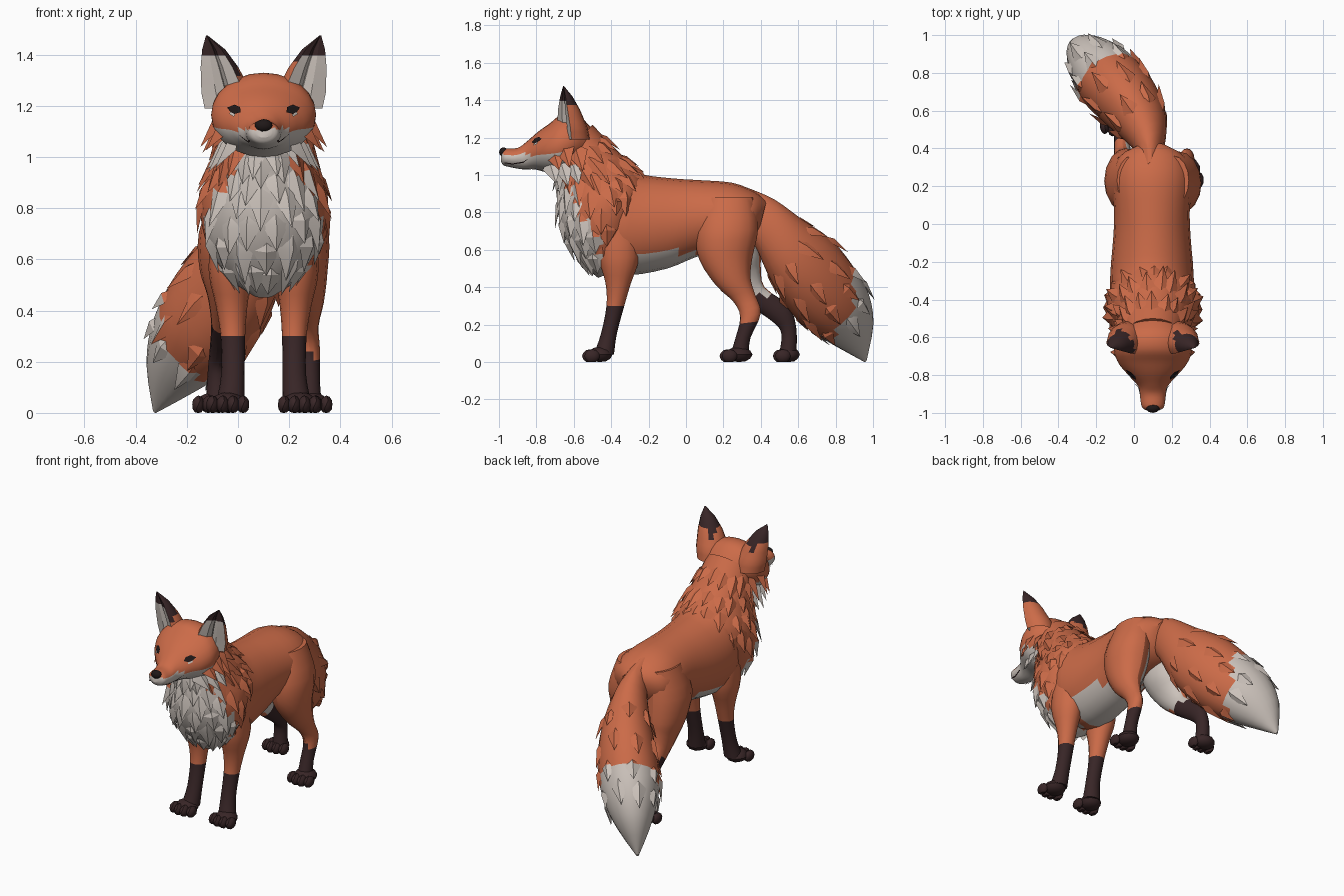
import bpy, bmesh, math, random
from mathutils import Vector

if "Cube" in bpy.data.objects:
    bpy.data.objects.remove(bpy.data.objects["Cube"])

random.seed(4)
CX = 0.1  # x of the body's middle plane
MATS = []
for name, col in (("fox_orange", (0.60, 0.147, 0.065)), ("pale_fur", (0.60, 0.54, 0.495)),
                  ("dark_brown", (0.040, 0.019, 0.020)), ("nose_black", (0.014, 0.009, 0.009))):
    m = bpy.data.materials.new(name)
    m.diffuse_color = (*col, 1)
    m.use_nodes = True
    m.node_tree.nodes["Principled BSDF"].inputs["Base Color"].default_value = m.diffuse_color
    MATS.append(m)
ORANGE, PALE, DARK, BLACK = range(4)


def finish(name, bm, rule, angle=28):
    """Colour faces by rule(centre, normal) and make the object."""
    bmesh.ops.recalc_face_normals(bm, faces=bm.faces[:])
    for f in bm.faces:
        f.material_index = rule(f.calc_center_median(), f.normal)
    me = bpy.data.meshes.new(name)
    bm.to_mesh(me)
    bm.free()
    for m in MATS:
        me.materials.append(m)
    ob = bpy.data.objects.new(name, me)
    bpy.context.collection.objects.link(ob)
    bpy.ops.object.select_all(action='DESELECT')
    ob.select_set(True)
    bpy.context.view_layer.objects.active = ob
    bpy.ops.object.shade_smooth_by_angle(angle=math.radians(angle))
    return ob


def ring_at(rings, t):
    """Smoothly interpolated ring (x, half width, y0, z0, y1, z1)."""
    n = len(rings) - 1
    i = min(int(max(t, 0)), n - 1)
    u = min(max(t - i, 0), 1)
    out = []
    for a, b, c, d in zip(rings[max(i - 1, 0)], rings[i], rings[i + 1], rings[min(i + 2, n)]):
        out.append(b + 0.5 * u * (c - a + u * (2 * a - 5 * b + 4 * c - d + u * (3 * (b - c) + d - a))))
    return out


def ring_point(rings, t, a, side=(1, 0), skew=0):
    x, w, y0, z0, y1, z1 = ring_at(rings, t)
    k, s = -math.cos(a) / 2, math.sin(a) * w
    dy = (y1 - y0) * k
    return Vector((x + side[0] * s + skew * dy, (y0 + y1) / 2 + side[1] * s + dy,
                   (z0 + z1) / 2 + (z1 - z0) * k))


def loft(name, rings, rule, sides=20, steps=3, **kw):
    bm = bmesh.new()
    n = (len(rings) - 1) * steps
    loops = [[bm.verts.new(ring_point(rings, i / steps, math.tau * j / sides, **kw))
              for j in range(sides)] for i in range(n + 1)]
    for p, q in zip(loops, loops[1:]):
        for j in range(sides):
            k = (j + 1) % sides
            bm.faces.new((p[j], p[k], q[k], q[j]))
    bm.faces.new(loops[0])
    bm.faces.new(loops[-1])
    return finish(name, bm, rule)


def add_tuft(bm, base, along, out, length, width):
    """One pointed lock of fur: a ridged diamond lying on the skin."""
    along, out = along.normalized(), out.normalized()
    across = along.cross(out).normalized()
    pts = [base - along * length * 0.45 - out * 0.012,
           base - across * width - out * 0.012, base + across * width - out * 0.012,
           base + out * 0.016, base + along * length + out * 0.018]
    v = [bm.verts.new(p) for p in pts]
    for f in ((0, 1, 3), (0, 3, 2), (1, 4, 3), (3, 4, 2), (0, 2, 4, 1)):
        bm.faces.new([v[i] for i in f])


def tufts(name, rings, rows, angles, length, width, flow, rule, **kw):
    bm = bmesh.new()
    for r, t in enumerate(rows):
        for k, a in enumerate(angles):
            a += (r % 2) * 0.2 + random.uniform(-0.08, 0.08)
            tt = t + random.uniform(-0.12, 0.12)
            p = ring_point(rings, tt, a, **kw)
            c = (p + ring_point(rings, tt, a + math.pi, **kw)) / 2
            along = ring_point(rings, tt + 0.3 * flow, a, **kw) - p
            add_tuft(bm, p, along, p - c, length * random.uniform(0.75, 1.2), width)
    finish(name, bm, rule)


def zig(c):
    return 0.018 * math.sin(45 * c.x + 30 * c.y) + 0.01 * math.sin(70 * c.z)


def body_rule(c, n):
    bib = c.y < -0.39 - (c.z - 0.5) * 0.55 + zig(c) and c.z < 1.09
    belly = c.z < 0.6 + zig(c) and -0.3 < c.y < 0.14
    return PALE if bib or belly else ORANGE


# Torso: each ring runs belly to back
torso = [(.095, .10, -.50, .62, -.42, .98), (.095, .21, -.42, .50, -.33, 1.04),
         (.095, .22, -.30, .465, -.22, 1.0), (.095, .205, -.10, .50, -.05, .98),
         (.095, .20, .05, .56, .08, .972), (.095, .21, .20, .60, .25, .958),
         (.095, .18, .33, .64, .37, .91), (.095, .08, .39, .70, .43, .86)]
loft("torso", torso, body_rule)

# Chest and neck: each ring runs throat to nape
neck = [(CX, .04, -.47, .45, -.42, .47), (CX, .14, -.55, .52, -.32, .54),
        (CX, .23, -.63, .63, -.26, .74), (CX, .245, -.68, .77, -.21, .92),
        (CX, .20, -.68, .91, -.27, 1.04), (CX, .175, -.69, 1.0, -.38, 1.14),
        (CX, .15, -.68, 1.06, -.50, 1.27)]
loft("neck", neck, body_rule)
tufts("chest_fur", neck, (1.3, 2.0, 2.7, 3.4, 4.1, 4.8, 5.4), [-1.5 + .43 * i for i in range(8)],
      .12, .055, -1, body_rule)
tufts("mane_fur", neck, (2.9, 3.7, 4.5, 5.3), [1.8 + .38 * i for i in range(8)],
      .10, .05, -1, body_rule)


# Head: each ring runs jaw to crown
def head_rule(c, n):
    return PALE if c.z < 1.105 + zig(c) * 0.4 else ORANGE


head = [(CX, .03, -.99, 1.075, -.985, 1.12), (CX, .058, -.975, 1.052, -.965, 1.14),
        (CX, .068, -.93, 1.04, -.90, 1.145), (CX, .078, -.87, 1.03, -.85, 1.18),
        (CX, .13, -.81, 1.03, -.79, 1.232), (CX, .18, -.75, 1.015, -.73, 1.275),
        (CX, .205, -.68, 1.0, -.66, 1.325), (CX, .185, -.60, 1.04, -.57, 1.315),
        (CX, .10, -.52, 1.1, -.48, 1.22)]
loft("head", head, head_rule, sides=24, steps=4)

# Cheek ruff, swept down and outward
bm = bmesh.new()
for s in (-1, 1):
    for dx, y, z, ln in ((.17, -.70, 1.11, .10), (.185, -.65, 1.14, .12), (.175, -.58, 1.12, .12),
                         (.15, -.66, 1.05, .13), (.16, -.60, 1.05, .12), (.13, -.72, 1.05, .11)):
        add_tuft(bm, Vector((CX + s * dx, y, z)), Vector((.35 * s, .25, -.8)),
                 Vector((s, -.3, .2)), ln, .055)
finish("cheek_fur", bm, lambda c, n: PALE if c.z < 1.075 else ORANGE)


# Ears: cones scooped on the front, outward side
def ear(side_name, s):
    levels = ((.135, -.615, 1.19, .095, .10), (.145, -.62, 1.25, .098, .095),
              (.172, -.635, 1.35, .074, .068), (.195, -.645, 1.42, .045, .038),
              (.222, -.655, 1.475, .003, .003))
    bm, loops, N = bmesh.new(), [], 16
    face_dir = math.atan2(-.9, .4)
    for i in range(13):
        t = i / 3
        k = min(int(t), 3)
        dx, y, z, rx, ry = (a + (b - a) * (t - k) for a, b in zip(levels[k], levels[k + 1]))
        loop = []
        for j in range(N):
            a = face_dir + math.tau * j / N
            f = (-.25, .05, .45)[min(j, N - j)] if min(j, N - j) < 3 else 1
            loop.append(bm.verts.new((CX + s * (dx + rx * f * math.cos(a)), y + ry * f * math.sin(a), z)))
        loops.append(loop)
    scoop = set()
    for p, q in zip(loops, loops[1:]):
        for j in range(N):
            k = (j + 1) % N
            f = bm.faces.new((p[j], p[k], q[k], q[j]))
            if j < 3 or j >= N - 3:
                scoop.add(tuple(round(v, 4) for v in f.calc_center_median()))
    bm.faces.new(loops[-1])

    def rule(c, n):
        if tuple(round(v, 4) for v in c) in scoop:
            return PALE if c.z < 1.385 else DARK
        return DARK if c.z > 1.355 + zig(c) else ORANGE
    finish(side_name + "_ear", bm, rule)


ear("left", -1)
ear("right", 1)


def blob(bm, centre, size, subdiv=2):
    for v in bmesh.ops.create_icosphere(bm, subdivisions=subdiv, radius=1)["verts"]:
        v.co = Vector(centre) + Vector(a * b for a, b in zip(v.co, size))


# Nose
bm = bmesh.new()
blob(bm, (CX, -.975, 1.122), (.036, .025, .026))
finish("nose", bm, lambda c, n: BLACK)

# Eyes with pale lower corners, and the mouth line, laid on the head surface
eyes, corners, mouth = bmesh.new(), bmesh.new(), bmesh.new()


def plate(bm, pts):
    """Thin plate from (loft position, angle) pairs on the head."""
    vs = []
    for t, a in pts:
        p = ring_point(head, t, a)
        c = ring_point(head, t, a + math.pi)
        vs.append(bm.verts.new(p + ((p - c).normalized() + Vector((0, -.6, 0))) * .006))
    bm.faces.new(vs)


for s in (-1, 1):
    plate(eyes, [(3.55, 2.2 * s), (3.8, 2.32 * s), (4.2, 2.25 * s), (4.45, 2.05 * s), (4.1, 1.98 * s), (3.8, 2.0 * s)])
    plate(corners, [(3.75, 2.0 * s), (4.1, 1.98 * s), (4.1, 1.9 * s), (3.75, 1.9 * s)])
    plate(mouth, [(1.2, 1.0 * s), (2, 1.0 * s), (3, 1.15 * s), (3.5, 1.3 * s),
                  (3.0, 1.06 * s), (2, .88 * s), (1.2, .88 * s)])
finish("eyes", eyes, lambda c, n: BLACK)
finish("eye_corners", corners, lambda c, n: PALE)
finish("mouth", mouth, lambda c, n: DARK)


# Legs: each ring runs front to back; x is the offset from the middle plane
def foot(name, x, y0, y1):
    bm = bmesh.new()
    mid, ln = (y0 + y1) / 2, y1 - y0
    blob(bm, (x, mid + .02, .04), (.068, ln * .42, .042))
    for i in range(4):
        off = (i - 1.5) * .04
        blob(bm, (x + off, y0 + .04 + abs(i - 1.5) * .012, .032), (.025, .042, .036))
    for v in bm.verts:
        v.co.z = max(v.co.z, 0)
    finish(name, bm, lambda c, n: DARK)


def leg(name, s, rings, rule, foot_x, y0, y1):
    loft(name + "_leg", [(CX + s * r[0], *r[1:]) for r in rings], rule, sides=16)
    foot(name + "_foot", CX + s * foot_x, y0, y1)


front = [(.12, .08, -.47, .78, -.25, .78), (.13, .085, -.465, .56, -.25, .56),
         (.125, .062, -.43, .42, -.295, .42), (.12, .048, -.425, .30, -.33, .30),
         (.12, .046, -.455, .15, -.37, .15), (.13, .055, -.49, .05, -.385, .04)]
for nm, s in (("left", -1), ("right", 1)):
    leg("front_" + nm, s, front,
        lambda c, n: DARK if c.z < .29 + zig(c) else ORANGE, .14, -.56, -.40)


def hind_rule(s, dark):
    def rule(c, n):
        if dark(c):
            return DARK
        return PALE if n.x * s < -.35 and .34 < c.z < .7 else ORANGE
    return rule


thigh = [(.11, .08, .10, .88, .36, .88), (.135, .118, .055, .70, .385, .71)]
hind_r = thigh + [(.14, .11, .07, .55, .355, .56), (.16, .075, .16, .41, .345, .45),
                  (.17, .045, .255, .32, .37, .36), (.18, .04, .29, .24, .40, .26),
                  (.18, .04, .265, .13, .345, .13), (.18, .046, .24, .05, .335, .04)]
hind_l = thigh + [(.14, .11, .11, .55, .40, .57), (.15, .07, .20, .42, .40, .50),
                  (.16, .045, .33, .31, .42, .40), (.17, .04, .47, .21, .55, .30),
                  (.18, .038, .51, .15, .59, .18), (.18, .046, .50, .05, .59, .04)]
leg("hind_right", 1, hind_r, hind_rule(1, lambda c: c.z < .22 + zig(c)), .185, .175, .35)
leg("hind_left", -1, hind_l, hind_rule(-1, lambda c: c.z < .36 and c.y > .35 or c.z < .2), .195, .46, .60)


# Tail: each ring runs underside to top, swung to one side
def tail_rule(c, n):
    reach = -.57 * c.x + .82 * c.y
    return PALE if reach > .63 + .32 * c.z + zig(c) else ORANGE


tail = [(.09, .06, .28, .74, .32, .935), (.09, .09, .38, .62, .46, .875),
        (.05, .135, .46, .46, .60, .77), (-.03, .17, .54, .32, .75, .665),
        (-.12, .18, .64, .20, .86, .53), (-.20, .15, .75, .12, .945, .39),
        (-.27, .09, .85, .06, .985, .22), (-.325, .008, .955, .0, .965, .015)]
swing = dict(side=(.82, .57), skew=-.7)
loft("tail", tail, tail_rule, **swing)
tufts("tail_fur", tail, (2.2, 3.1, 4.0, 4.8), [.1 + .78 * i for i in range(8)],
      .11, .05, 1, tail_rule, **swing)
